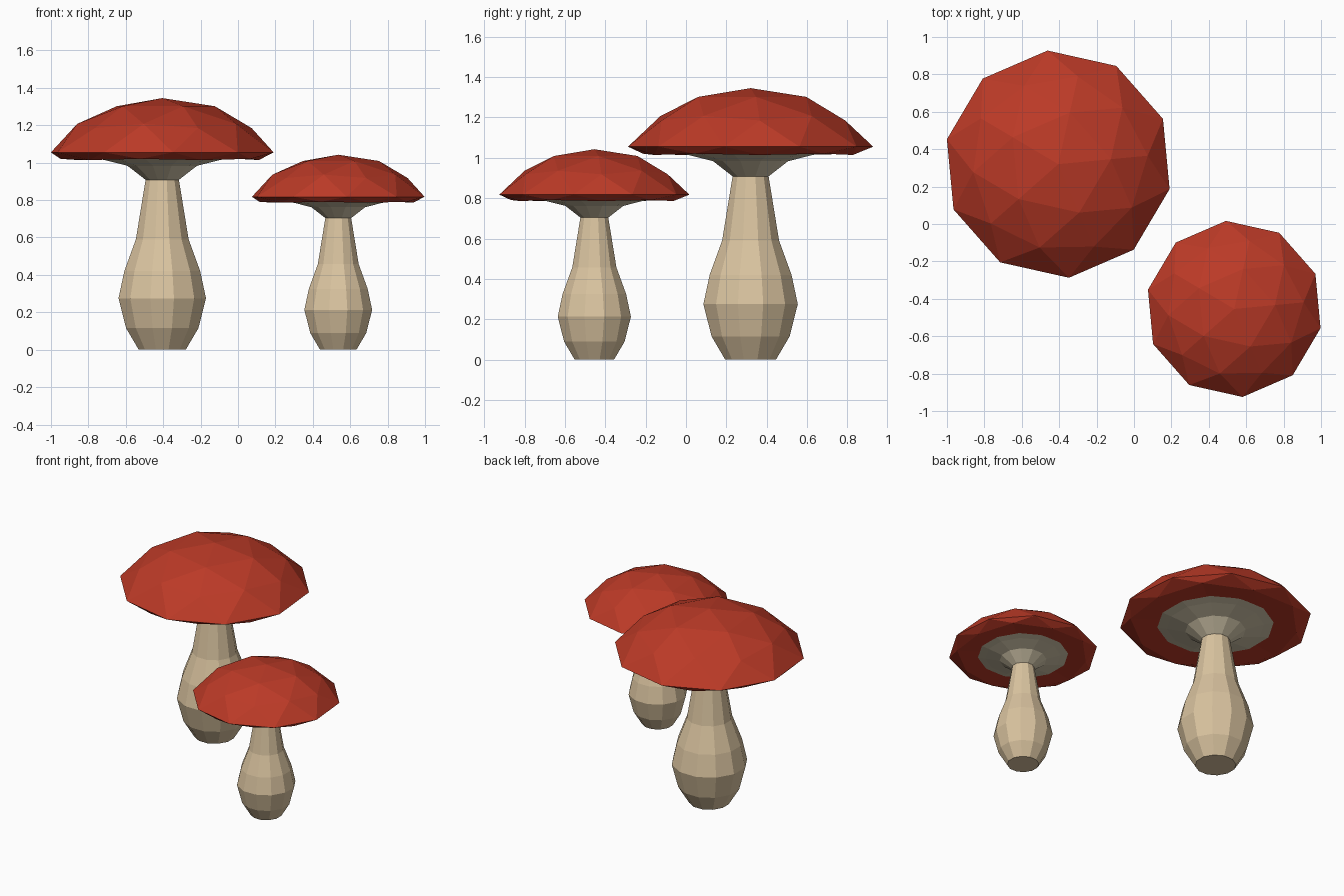
import bpy, bmesh, math
from mathutils import Matrix

if "Cube" in bpy.data.objects:
    bpy.data.objects.remove(bpy.data.objects["Cube"])


def material(name, rgb):
    m = bpy.data.materials.new(name)
    m.diffuse_color = (*rgb, 1)
    m.use_nodes = True
    m.node_tree.nodes["Principled BSDF"].inputs["Base Color"].default_value = m.diffuse_color
    return m


RED = material("cap red", (0.50, 0.042, 0.02))
CREAM = material("stem cream", (0.70, 0.55, 0.35))
GREY = material("gill beige", (0.64, 0.56, 0.40))


def lathe(name, profile, sides, mat, x, y, s):
    """Closed faceted solid of revolution from (radius, height) points."""
    bm = bmesh.new()
    rings = []
    for r, z in profile:
        angles = [2 * math.pi * (i + 0.5) / sides for i in range(sides)]
        rings.append([bm.verts.new((x + s * r * math.cos(a), y + s * r * math.sin(a), s * z))
                      for a in angles])
    for a, b in zip(rings, rings[1:]):
        for i in range(sides):
            j = (i + 1) % sides
            bm.faces.new((a[i], a[j], b[j], b[i]))
    bm.faces.new(rings[0][::-1])
    bm.faces.new(rings[-1])
    me = bpy.data.meshes.new(name)
    bm.to_mesh(me)
    bm.free()
    me.materials.append(mat)
    bpy.context.collection.objects.link(bpy.data.objects.new(name, me))


def cap(name, x, y, s):
    """Low-poly dome: icosphere with a flared rim and flattened underside."""
    bpy.ops.mesh.primitive_ico_sphere_add(subdivisions=2, radius=1)
    ob = bpy.context.object
    ob.name = name
    me = ob.data
    for v in me.vertices:
        z = v.co.z
        if z > 0.1:                       # dome
            r, h = 0.537, 1.055 + 0.29 * z
        elif z > -0.6:                    # rim and underside edge
            r, h = 0.61, 1.055 + 0.078 * z
        else:                             # hidden behind the gills
            r, h = 0.61, 1.03
        v.co = (v.co.x * r * s, v.co.y * r * s, h * s)
    me.transform(Matrix.Translation((x, y, 0)) @ Matrix.Rotation(math.radians(5.4), 4, 'Z'))
    me.materials.append(RED)


STEM = [(0.130, 0), (0.200, 0.115), (0.242, 0.275), (0.210, 0.42),
        (0.146, 0.59), (0.092, 0.91), (0.088, 0.94)]
GILLS = [(0.092, 0.908), (0.192, 0.983), (0.31, 1.012), (0.37, 1.024)]

for size, x, y, s in (("large", -0.405, 0.32, 1.0), ("small", 0.536, -0.454, 0.775)):
    lathe(size + "_stem", STEM, 12, CREAM, x, y, s)
    lathe(size + "_gills", GILLS, 12, GREY, x, y, s)
    cap(size + "_cap", x, y, s)
